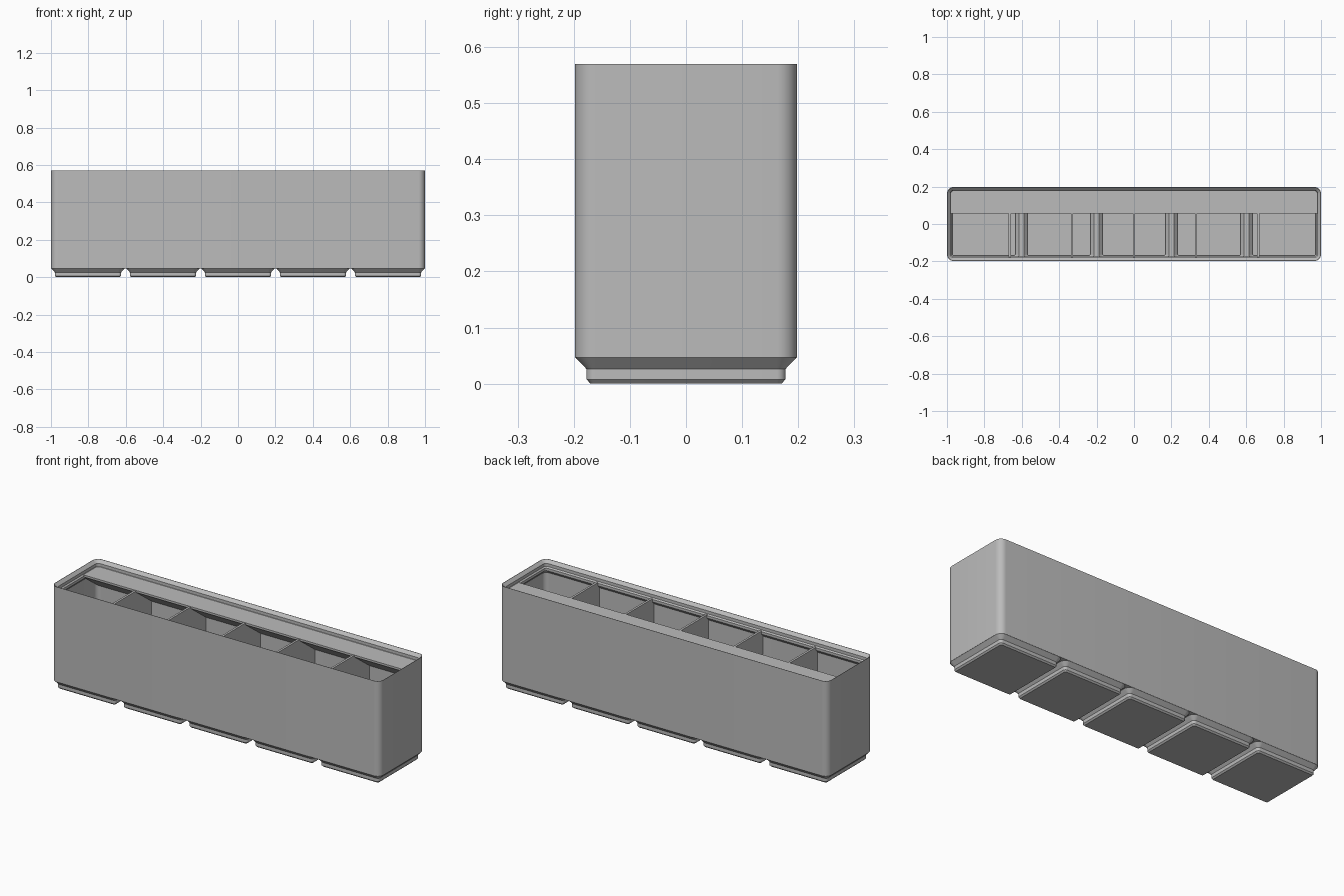
import bpy
import bmesh
import math

if "Cube" in bpy.data.objects:
    bpy.data.objects.remove(bpy.data.objects["Cube"], do_unlink=True)

grey = bpy.data.materials.new("plain grey")
grey.use_nodes = True
colour = (0.5, 0.5, 0.5, 1)
grey.diffuse_color = colour
grey.node_tree.nodes["Principled BSDF"].inputs["Base Color"].default_value = colour

HX, HY = 1.0, 0.198       # outer half sizes of the bin
PITCH = 0.401             # spacing of the feet
FLOOR, RIM = 0.0475, 0.57
CORNER = 0.036


def finish(name, bm, smooth=True):
    bmesh.ops.recalc_face_normals(bm, faces=bm.faces)
    mesh = bpy.data.meshes.new(name)
    bm.to_mesh(mesh)
    bm.free()
    obj = bpy.data.objects.new(name, mesh)
    bpy.context.collection.objects.link(obj)
    mesh.materials.append(grey)
    if smooth:
        bpy.ops.object.select_all(action="DESELECT")
        obj.select_set(True)
        bpy.context.view_layer.objects.active = obj
        bpy.ops.object.shade_smooth_by_angle(angle=math.radians(30))
    return obj


def rounded_ring(bm, hx, hy, r, z, cx=0, steps=8):
    """Rounded rectangle of vertices at height z."""
    ring = []
    for quarter, (sx, sy) in enumerate([(1, 1), (-1, 1), (-1, -1), (1, -1)]):
        for i in range(steps + 1):
            a = math.pi / 2 * (quarter + i / steps)
            ring.append(bm.verts.new((cx + sx * (hx - r) + r * math.cos(a),
                                      sy * (hy - r) + r * math.sin(a), z)))
    return ring


def loft(name, hx, hy, profile, cx=0, closed=False):
    """Sweep (inset, height) points round a rounded rectangle."""
    bm = bmesh.new()
    rings = [rounded_ring(bm, hx - d, hy - d, max(CORNER - d, 0.007), z, cx)
             for d, z in profile]
    pairs = list(zip(rings, rings[1:]))
    if closed:
        pairs.append((rings[-1], rings[0]))
    else:
        bm.faces.new(rings[0])
        bm.faces.new(rings[-1])
    n = len(rings[0])
    for a, b in pairs:
        for i in range(n):
            j = (i + 1) % n
            bm.faces.new((a[i], a[j], b[j], b[i]))
    return finish(name, bm)


def prism(name, outline, x0, x1):
    """Extrude a (y, z) outline along x."""
    bm = bmesh.new()
    face = bm.faces.new([bm.verts.new((x0, y, z)) for y, z in outline])
    moved = bmesh.ops.extrude_face_region(bm, geom=[face])["geom"]
    verts = [v for v in moved if isinstance(v, bmesh.types.BMVert)]
    bmesh.ops.translate(bm, verts=verts, vec=(x1 - x0, 0, 0))
    return finish(name, bm, smooth=False)


# Outer wall with the stepped stacking lip
loft("wall_and_lip", HX, HY, [
    (0, FLOOR), (0, RIM), (0.002, RIM), (0.018, 0.554), (0.018, 0.5375),
    (0.0247, 0.5308), (0.0247, 0.517), (0.0095, 0.50), (0.0095, FLOOR)], closed=True)

# Hollow feet with chamfered sides
for i in range(5):
    loft(f"foot_{i + 1}", HY, HY, [
        (0.028, 0), (0.0205, 0.0076), (0.0205, 0.0262), (0.0005, FLOOR - 0.0005),
        (0.003, FLOOR + 0.01), (0.01, FLOOR + 0.01), (0.03, 0.0375), (0.03, 0.01)],
        cx=(i - 2) * PITCH)

# Bridges closing the gaps between the feet, wider at the corners
for i in range(4):
    x = (i - 1.5) * PITCH
    low, high = FLOOR, FLOOR + 0.0105
    prism(f"floor_bridge_{i + 1}", [(-0.19, low), (0.19, low), (0.19, high), (-0.19, high)],
          x - 0.0115, x + 0.0115)
    for side, s in (("front", -1), ("back", 1)):
        prism(f"{side}_corner_plate_{i + 1}",
              [(s * 0.178, low), (s * 0.192, low), (s * 0.192, high), (s * 0.178, high)],
              x - 0.03, x + 0.03)

# Five dividers making six compartments
for i in range(5):
    x = (i - 2) * 0.332
    prism(f"divider_{i + 1}", [
        (-0.17, 0.006), (0.17, 0.006), (0.17, 0.038), (0.19, 0.058), (0.19, 0.534),
        (-0.19, 0.534), (-0.19, 0.058), (-0.17, 0.038)], x - 0.006, x + 0.006)

# Label shelf along the back with a sloped support
prism("label_shelf", [(0.055, 0.536), (0.19, 0.536), (0.19, 0.425), (0.055, 0.525)],
      -0.985, 0.985)
